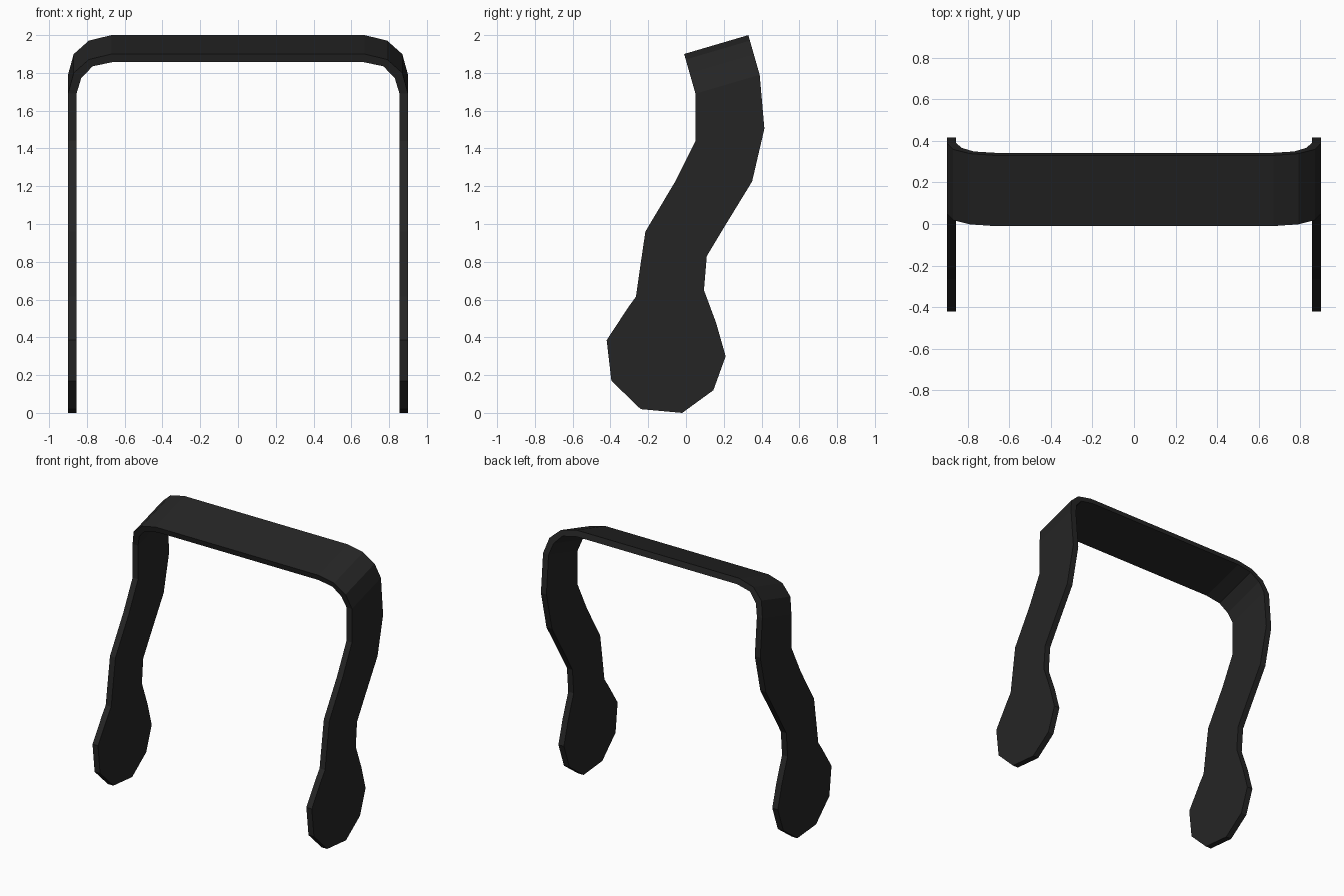
import bpy
import bmesh
from mathutils import Vector

cube = bpy.data.objects.get("Cube")
if cube:
    bpy.data.objects.remove(cube, do_unlink=True)

# One matte black for the whole frame
black = bpy.data.materials.new("matte_black")
black.use_nodes = True
colour = (0.0185, 0.0185, 0.0185, 1)
black.diffuse_color = colour
black.node_tree.nodes["Principled BSDF"].inputs["Base Color"].default_value = colour

OUTER, INNER = 0.9, 0.855

# Tilted band: front and back edges at the crown, and the drop to the leg tops
front_top, back_top = Vector((0, -0.01, 1.9)), Vector((0, 0.33, 2.0))
drop = Vector((0, 0.06, -0.21))

# Rounded corner as (x, share of the drop), outer and inner skins
outer_bend = [(0, 0), (0.67, 0), (0.79, 0.14), (0.87, 0.48), (OUTER, 1)]
inner_bend = [(0, 0.2), (0.66, 0.2), (0.77, 0.31), (0.83, 0.61), (INNER, 1)]

# Leg outline below the bend as (y, z), front and back edges going down
leg_front = [(0.05, 1.44), (-0.06, 1.22), (-0.215, 0.96), (-0.24, 0.79), (-0.265, 0.615),
             (-0.305, 0.56), (-0.42, 0.385), (-0.395, 0.17), (-0.24, 0.02)]
leg_back = [(0.415, 1.505), (0.35, 1.225), (0.2, 0.98), (0.11, 0.83), (0.095, 0.65),
            (0.16, 0.475), (0.21, 0.3), (0.145, 0.12), (-0.02, 0)]

# Four-cornered sections from the middle of the crown to the tip of the leg
sections = []
for (xo, to), (xi, ti) in zip(outer_bend, inner_bend):
    out, inn = Vector((xo, 0, 0)) + drop * to, Vector((xi, 0, 0)) + drop * ti
    sections.append([front_top + out, back_top + out, back_top + inn, front_top + inn])
for f, b in zip(leg_front, leg_back):
    sections.append([(OUTER, *f), (OUTER, *b), (INNER, *b), (INNER, *f)])

bm = bmesh.new()
rings = [[bm.verts.new(p) for p in section] for section in sections]
for a, b in zip(rings, rings[1:]):
    for i in range(4):
        j = (i + 1) % 4
        bm.faces.new((a[i], a[j], b[j], b[i]))
bm.faces.new(rings[-1])
bmesh.ops.recalc_face_normals(bm, faces=bm.faces)
# The mirrored end is open, so make sure the crown faces upward
crown = max(bm.faces, key=lambda face: face.calc_center_median().z)
if crown.normal.z < 0:
    bmesh.ops.reverse_faces(bm, faces=bm.faces)

mesh = bpy.data.meshes.new("arched_frame")
bm.to_mesh(mesh)
bm.free()
mesh.materials.append(black)
frame = bpy.data.objects.new("arched_frame", mesh)
bpy.context.collection.objects.link(frame)

# Mirror for the other half
mirror = frame.modifiers.new("mirror_sides", 'MIRROR')
mirror.use_axis[0] = True
mirror.use_clip = True
